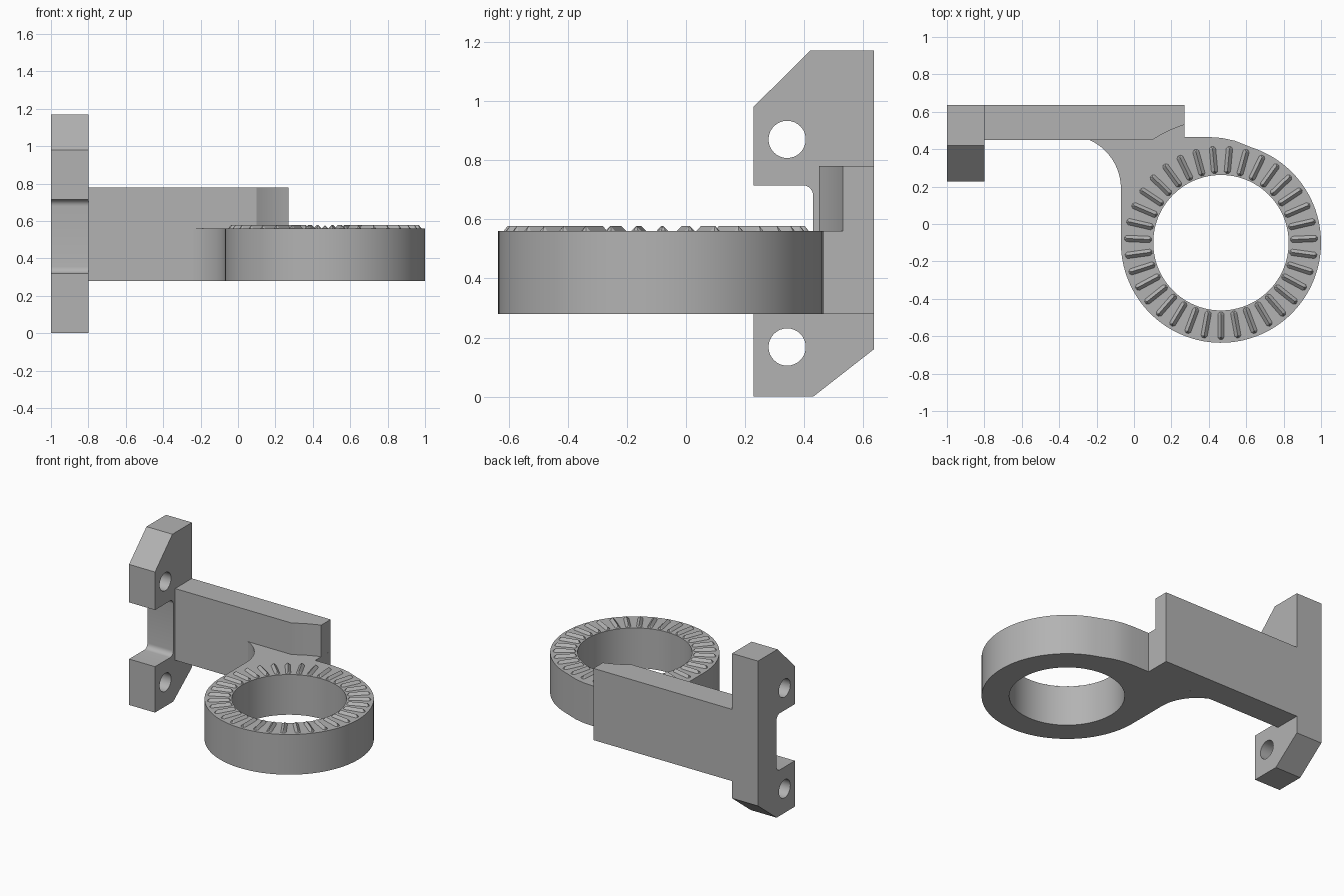
import bpy, bmesh
from math import sin, cos, pi, radians, atan2, tau
from mathutils import Vector, Matrix

cube = bpy.data.objects.get("Cube")
if cube:
    bpy.data.objects.remove(cube, do_unlink=True)

grey = bpy.data.materials.new("plain grey")
grey.use_nodes = True
COLOUR = (0.45, 0.45, 0.45, 1)
grey.diffuse_color = COLOUR
grey.node_tree.nodes["Principled BSDF"].inputs["Base Color"].default_value = COLOUR

CX, CY = 0.465, -0.10            # ring centre
R_OUT, R_IN = 0.535, 0.362
BASE, RING_TOP, ARM_TOP = 0.28, 0.56, 0.78
ARM_FRONT, BACK, ARM_END, PLATE_IN = 0.45, 0.635, 0.27, -0.80


def arc(cx, cy, r, start, end, n):
    """Points along an arc, angles in radians."""
    return [(cx + r * cos(start + (end - start) * i / n),
             cy + r * sin(start + (end - start) * i / n)) for i in range(n + 1)]


def circle(cx, cy, r, n):
    return arc(cx, cy, r, 0, tau, n)[:-1]


def finish(bm, name):
    bmesh.ops.recalc_face_normals(bm, faces=bm.faces)
    mesh = bpy.data.meshes.new(name)
    bm.to_mesh(mesh)
    bm.free()
    mesh.materials.append(grey)
    obj = bpy.data.objects.new(name, mesh)
    bpy.context.collection.objects.link(obj)
    bpy.ops.object.select_all(action='DESELECT')
    obj.select_set(True)
    bpy.context.view_layer.objects.active = obj
    bpy.ops.object.shade_smooth_by_angle(angle=radians(25))
    return obj


def prism(name, loops, lo, hi, axis="z"):
    """Extrude an outline (first loop) with holes (other loops)."""
    place = {"z": lambda a, b, h: (a, b, h), "x": lambda a, b, h: (h, a, b)}[axis]
    bm = bmesh.new()
    edges = []
    for loop in loops:
        vs = [bm.verts.new(place(a, b, lo)) for a, b in loop]
        edges += [bm.edges.new((v, vs[i - 1])) for i, v in enumerate(vs)]
    bmesh.ops.triangle_fill(bm, edges=edges, use_beauty=True)
    ext = bmesh.ops.extrude_face_region(bm, geom=bm.faces[:])
    moved = [v for v in ext["geom"] if isinstance(v, bmesh.types.BMVert)]
    bmesh.ops.translate(bm, verts=moved, vec=Vector(place(0, 0, hi - lo)))
    return finish(bm, name)


# Mounting plate with chamfered corners, filleted notch and two bolt holes
F = 0.035
plate = [(0.228, 0), (0.43, 0), (BACK, 0.16), (BACK, 1.17), (0.42, 1.17),
         (0.228, 0.98), (0.228, 0.715)]
plate += arc(0.43 - F, 0.715 - F, F, pi / 2, 0, 6)
plate += arc(0.43 - F, 0.32 + F, F, 0, -pi / 2, 6)
plate += [(0.228, 0.32)]
bolt_holes = [circle(0.342, z, 0.063, 32) for z in (0.168, 0.87)]
prism("mounting_plate", [plate] + bolt_holes, -1.0, PLATE_IN, "x")

# Arm: full lower block, upper block relieved by an arc around the ring
lower = [(PLATE_IN, ARM_FRONT), (ARM_END, ARM_FRONT), (ARM_END, BACK), (PLATE_IN, BACK)]
prism("arm_lower", [lower], BASE, RING_TOP)
relief = arc(CX, CY, 0.66, atan2(0.55, -0.365), atan2(0.63, -0.195), 8)
prism("arm_upper", [[lower[0]] + relief + lower[2:]], RING_TOP, ARM_TOP)

# Ring blended into the arm by a concave web
ring = arc(CX, CY, R_OUT, -pi, radians(72), 76)
ring += [(0.54, 0.445), (0.47, 0.46), (0.40, 0.465), (ARM_END, 0.465), (ARM_END, ARM_FRONT)]
ring += arc(-0.354, 0.19, 0.284, radians(66.2), 0, 14)
prism("ring_and_web", [ring, circle(CX, CY, R_IN, 96)], BASE, RING_TOP)

# Radial ratchet teeth: small hipped ridges around the top of the ring
TEETH = 35
bm = bmesh.new()
for i in range(TEETH):
    turn = Matrix.Translation((CX, CY, RING_TOP)) @ Matrix.Rotation(tau * i / TEETH - pi / 2, 4, 'Z')
    foot = [(0.37, -0.008), (0.382, -0.019), (0.506, -0.019), (0.518, -0.008),
            (0.518, 0.008), (0.506, 0.019), (0.382, 0.019), (0.37, 0.008)]
    f = [bm.verts.new(turn @ Vector((x, y, -0.002))) for x, y in foot]
    a, b = [bm.verts.new(turn @ Vector((x, 0, 0.018))) for x in (0.385, 0.503)]
    bm.faces.new(f)
    bm.faces.new((f[1], f[2], b, a))
    bm.faces.new((f[5], f[6], a, b))
    for p, q, tip in ((2, 3, b), (3, 4, b), (4, 5, b), (6, 7, a), (7, 0, a), (0, 1, a)):
        bm.faces.new((f[p], f[q], tip))
finish(bm, "ratchet_teeth")
